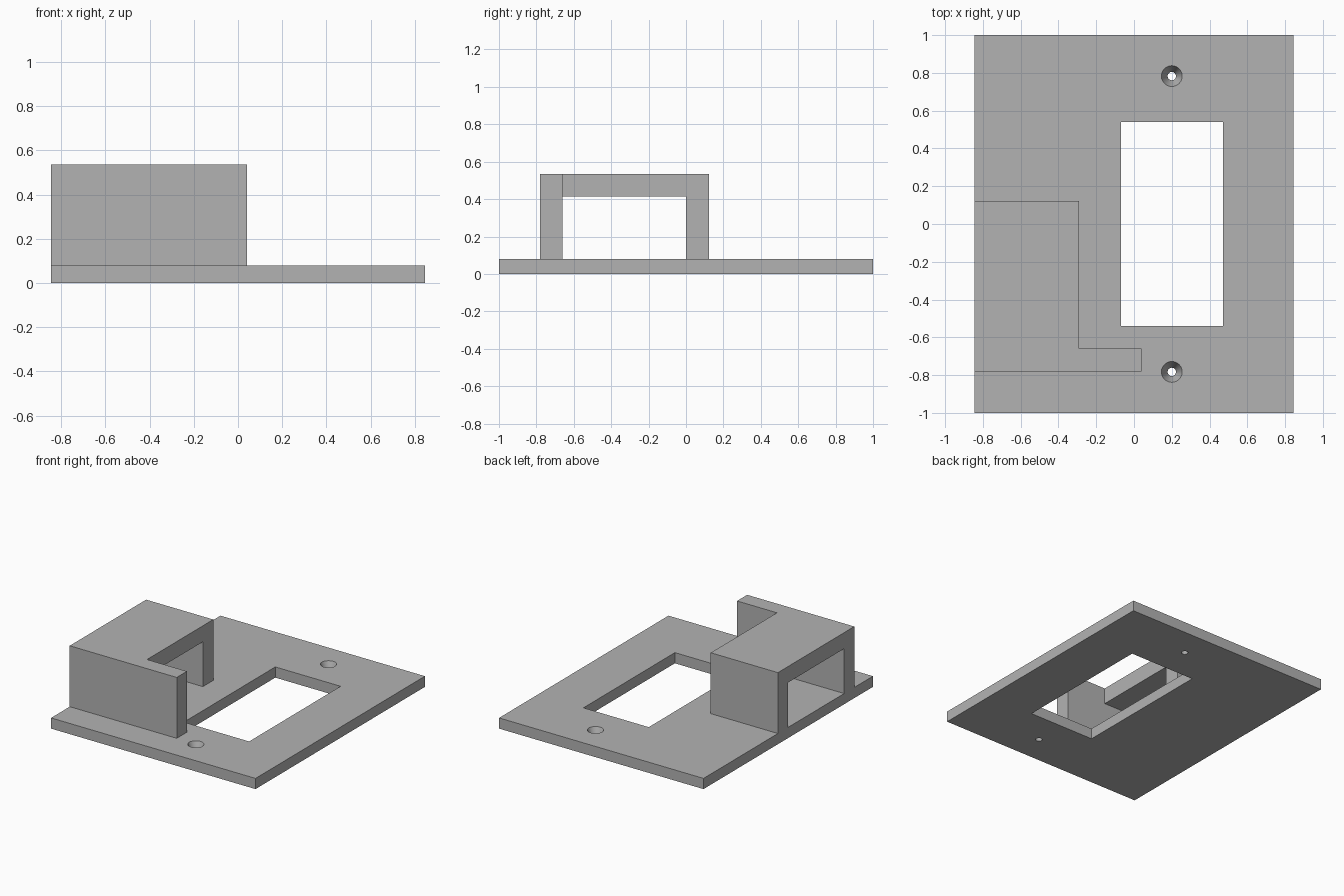
import bpy, bmesh
from mathutils import Matrix

cube = bpy.data.objects.get("Cube")
if cube:
    bpy.data.objects.remove(cube, do_unlink=True)

grey = bpy.data.materials.new("plain grey")
grey.use_nodes = True
grey.diffuse_color = (0.45, 0.45, 0.45, 1)
grey.node_tree.nodes["Principled BSDF"].inputs["Base Color"].default_value = (0.45, 0.45, 0.45, 1)


def finish(name, bm):
    bmesh.ops.recalc_face_normals(bm, faces=bm.faces)
    mesh = bpy.data.meshes.new(name)
    bm.to_mesh(mesh)
    bm.free()
    mesh.materials.append(grey)
    obj = bpy.data.objects.new(name, mesh)
    bpy.context.collection.objects.link(obj)
    return obj


def prism(name, outline, z0, z1):
    """Extrude a plan outline from z0 up to z1."""
    bm = bmesh.new()
    face = bm.faces.new([bm.verts.new((x, y, z0)) for x, y in outline])
    top = bmesh.ops.extrude_face_region(bm, geom=[face])["geom"]
    bmesh.ops.translate(bm, vec=(0, 0, z1 - z0),
                        verts=[v for v in top if isinstance(v, bmesh.types.BMVert)])
    return finish(name, bm)


def block(name, x0, x1, y0, y1, z0, z1):
    return prism(name, [(x0, y0), (x1, y0), (x1, y1), (x0, y1)], z0, z1)


def combine(target, other, operation):
    """Apply a boolean and discard the helper."""
    other.hide_render = True
    mod = target.modifiers.new(operation.lower(), 'BOOLEAN')
    mod.operation = operation
    mod.solver = 'EXACT'
    mod.object = other
    bpy.context.view_layer.objects.active = target
    bpy.ops.object.modifier_apply(modifier=mod.name)
    bpy.data.objects.remove(other, do_unlink=True)


SIDE, THICK, TOP = 0.845, 0.08, 0.535

# Base plate with its rectangular window
plate = block("mounting_plate", -SIDE, SIDE, -1, 1, 0, THICK)
combine(plate, block("window_cutter", -0.07, 0.47, -0.54, 0.54, -0.1, 0.2), 'DIFFERENCE')

# Tapered screw holes
for sign in (-1, 1):
    bm = bmesh.new()
    flare = 0.00825
    bmesh.ops.create_cone(bm, cap_ends=True, segments=48, depth=THICK + 0.04,
                          radius1=0.022 - flare, radius2=0.055 + flare,
                          matrix=Matrix.Translation((0.2, sign * 0.783, THICK / 2)))
    combine(plate, finish("screw_hole_cutter", bm), 'DIFFERENCE')

# Raised bridge: L-shaped plan with a tunnel along x
bridge = prism("bridge", [(-SIDE, -0.78), (0.04, -0.78), (0.04, -0.66),
                          (-0.29, -0.66), (-0.29, 0.122), (-SIDE, 0.122)], THICK, TOP)
combine(bridge, block("tunnel_cutter", -1, -0.2, -0.66, 0, 0, 0.415), 'DIFFERENCE')
combine(plate, bridge, 'UNION')
plate.name = "plate_with_bridge"

# Keep hard edges, smooth only the hole walls
bpy.ops.object.select_all(action='DESELECT')
plate.select_set(True)
bpy.context.view_layer.objects.active = plate
bpy.ops.object.shade_smooth_by_angle()
